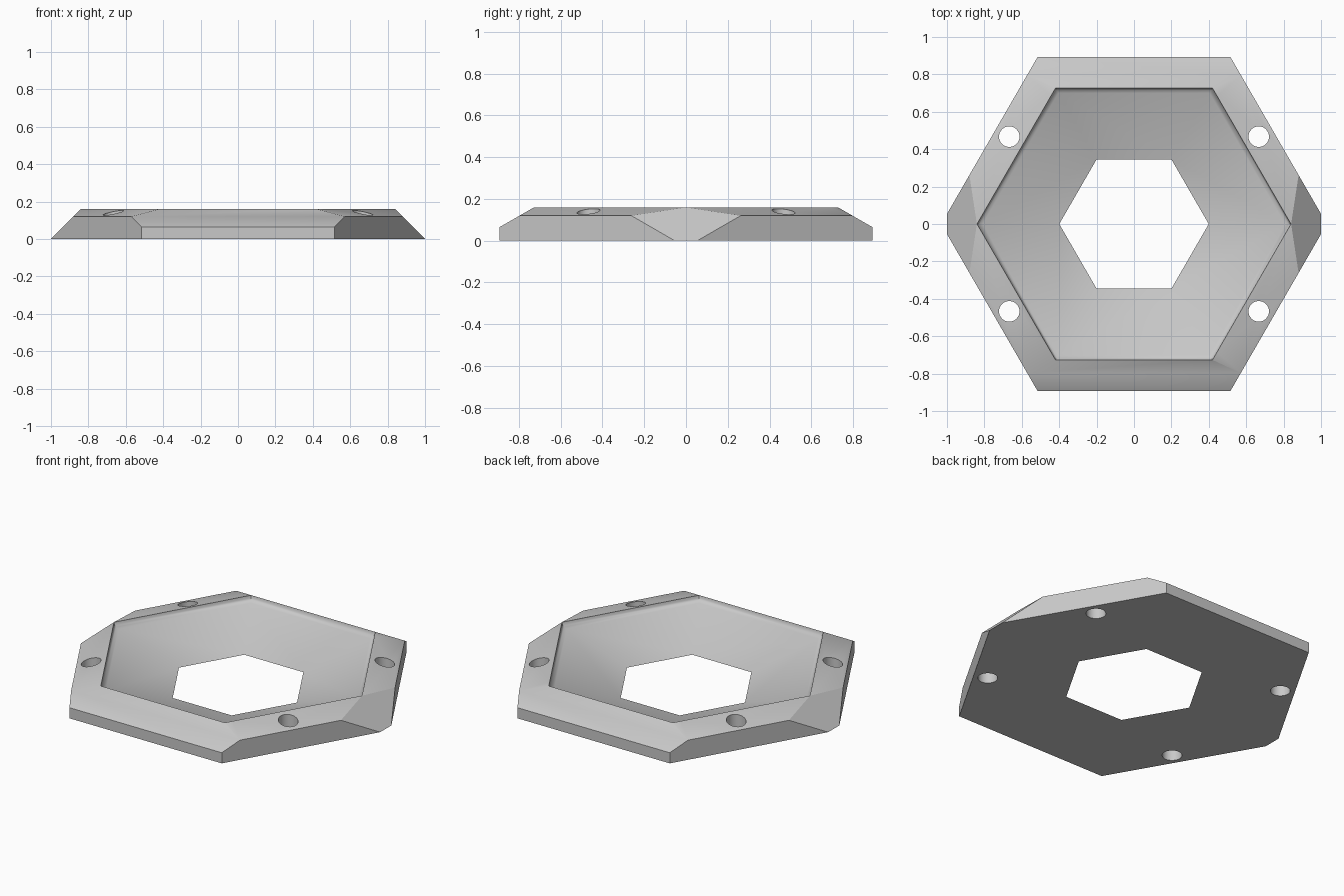
import bpy, bmesh, math
from mathutils import Vector, Matrix

cube = bpy.data.objects.get("Cube")
if cube:
    bpy.data.objects.remove(cube, do_unlink=True)

INNER, OUTER, TOP = 0.727, 0.893, 0.16   # apothems of the rim and its height

grey = bpy.data.materials.new("plain grey")
grey.use_nodes = True
colour = (0.58, 0.58, 0.58, 1)
grey.diffuse_color = colour
grey.node_tree.nodes["Principled BSDF"].inputs["Base Color"].default_value = colour


def hex_loft(bm, profile):
    """Closed hexagonal solid through (apothem, height) rings, bottom to top."""
    rings = []
    for apothem, z in profile:
        r = apothem / math.cos(math.pi / 6)
        rings.append([bm.verts.new((r * math.cos(k * math.pi / 3),
                                    r * math.sin(k * math.pi / 3), z)) for k in range(6)])
    for low, high in zip(rings, rings[1:]):
        for k in range(6):
            n = (k + 1) % 6
            bm.faces.new((low[k], low[n], high[n], high[k]))
    bm.faces.new(rings[0][::-1])
    bm.faces.new(rings[-1])


def trim(bm, point, normal):
    """Slice off everything on the normal side and cap the cut."""
    geom = bm.verts[:] + bm.edges[:] + bm.faces[:]
    cut = bmesh.ops.bisect_plane(bm, geom=geom, plane_co=point, plane_no=normal,
                                 clear_outer=True, dist=1e-6)
    edges = [e for e in cut["geom_cut"] if isinstance(e, bmesh.types.BMEdge)]
    bmesh.ops.holes_fill(bm, edges=edges, sides=0)


def make_object(name, bm):
    bmesh.ops.recalc_face_normals(bm, faces=bm.faces[:])
    mesh = bpy.data.meshes.new(name)
    bm.to_mesh(mesh)
    bm.free()
    obj = bpy.data.objects.new(name, mesh)
    bpy.context.collection.objects.link(obj)
    mesh.materials.append(grey)
    return obj


# Body: hexagonal block with sloped top faces and bevelled left and right ends
bm = bmesh.new()
hex_loft(bm, [(OUTER, 0), (OUTER, 0.3)])
for k in range(6):
    a = math.radians(30 + 60 * k)
    out = Vector((math.cos(a), math.sin(a), 0))
    outer_z = 0.065 if k in (1, 4) else 0.12   # front and back fall away more
    slope = (TOP - outer_z) / (OUTER - INNER)
    trim(bm, out * INNER + Vector((0, 0, TOP)), out * slope + Vector((0, 0, 1)))
for side in (-1, 1):
    trim(bm, Vector((side, 0, 0)), Vector((side, 0, 1)))
frame = make_object("hexagonal_frame", bm)

# Cutter: filleted bowl with a central opening, plus four screw holes
bm = bmesh.new()
hex_loft(bm, [(0.346, -0.1), (0.346, 0), (0.70, 0.126), (0.716, 0.134),
              (0.724, 0.145), (INNER, TOP), (INNER, 0.4)])
for x in (-0.667, 0.667):
    for y in (-0.467, 0.467):
        bmesh.ops.create_cone(bm, cap_ends=True, segments=32, radius1=0.055,
                              radius2=0.055, depth=0.6,
                              matrix=Matrix.Translation((x, y, 0.1)))
cutter = make_object("bowl_and_hole_cutter", bm)
cutter.hide_render = True

cut = frame.modifiers.new("openings", 'BOOLEAN')
cut.operation = 'DIFFERENCE'
cut.solver = 'EXACT'
cut.object = cutter

# Apply the cut, then shade smooth with sharp edges kept
bpy.ops.object.select_all(action='DESELECT')
frame.select_set(True)
bpy.context.view_layer.objects.active = frame
bpy.ops.object.modifier_apply(modifier=cut.name)
bpy.data.objects.remove(cutter, do_unlink=True)
bpy.ops.object.shade_smooth_by_angle(angle=math.radians(30))
